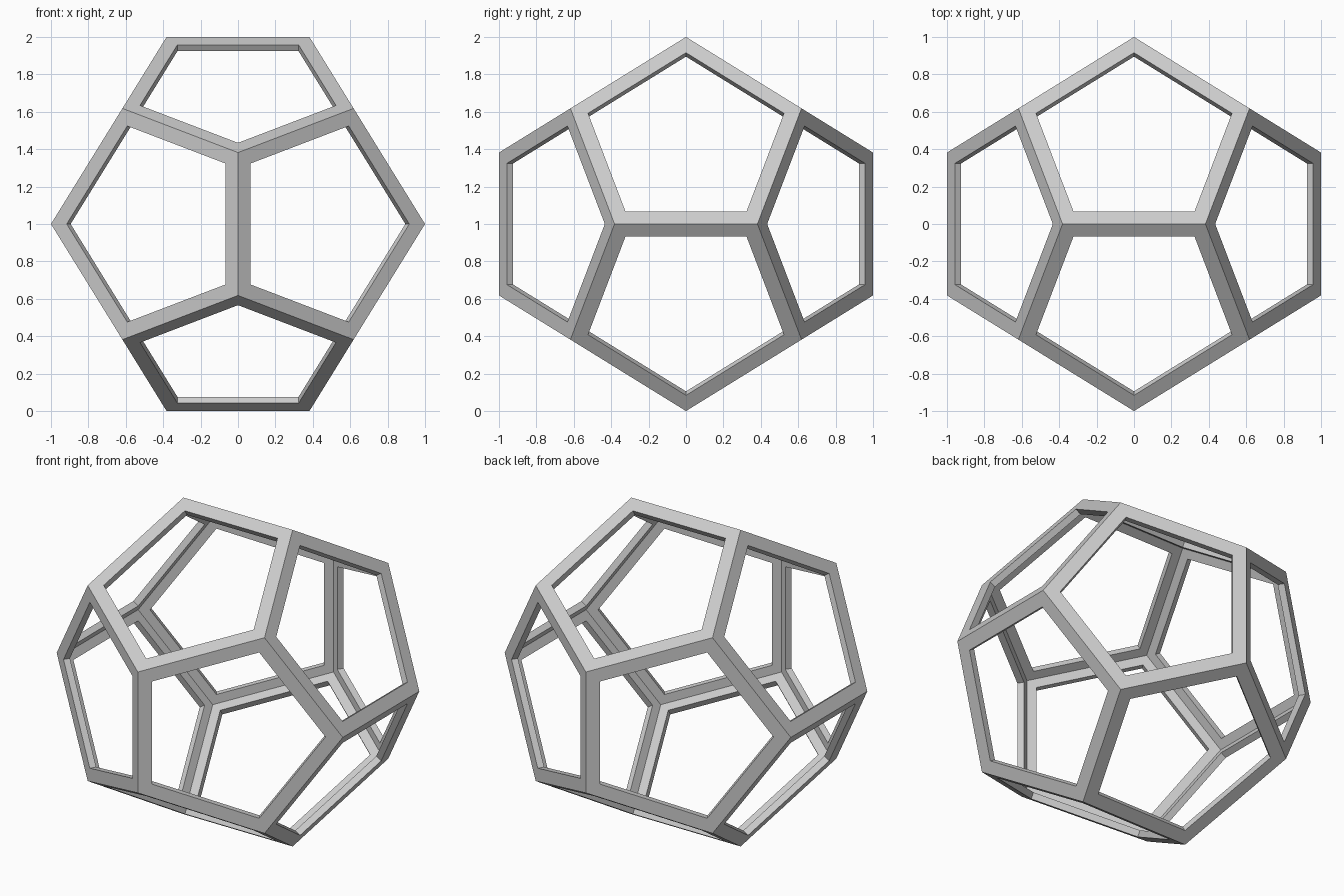
import bpy, bmesh, math
from itertools import product

if "Cube" in bpy.data.objects:
    bpy.data.objects.remove(bpy.data.objects["Cube"])

PHI = (1 + math.sqrt(5)) / 2
A, B = 1 / PHI, 1 / PHI ** 2      # cube corner and half edge length for a 2-unit solid
BAR, DEPTH = 0.08, 0.04           # frame width on each face, wall thickness

# Regular dodecahedron: cube corners plus three crossed golden rectangles
pts = [(A * i, A * j, A * k) for i, j, k in product((-1, 1), repeat=3)]
for i, j in product((-1, 1), repeat=2):
    pts += [(B * i, 0, j), (0, i, B * j), (i, B * j, 0)]

bm = bmesh.new()
for p in pts:
    bm.verts.new(p)
bmesh.ops.convex_hull(bm, input=bm.verts[:])
bmesh.ops.dissolve_limit(bm, angle_limit=math.radians(2),
                         verts=bm.verts[:], edges=bm.edges[:])
bmesh.ops.recalc_face_normals(bm, faces=bm.faces[:])

# Pentagonal openings in every face
panels = bm.faces[:]
bmesh.ops.inset_individual(bm, faces=panels, thickness=BAR, use_even_offset=True)
bmesh.ops.delete(bm, geom=panels, context='FACES')

mesh = bpy.data.meshes.new("dodecahedron_frame")
bm.to_mesh(mesh)
bm.free()
frame = bpy.data.objects.new("dodecahedron_frame", mesh)
frame.location.z = 1
bpy.context.collection.objects.link(frame)

# Inward wall thickness
shell = frame.modifiers.new("thickness", 'SOLIDIFY')
shell.thickness = DEPTH
shell.offset = -1
shell.use_even_offset = True
shell.use_quality_normals = True
